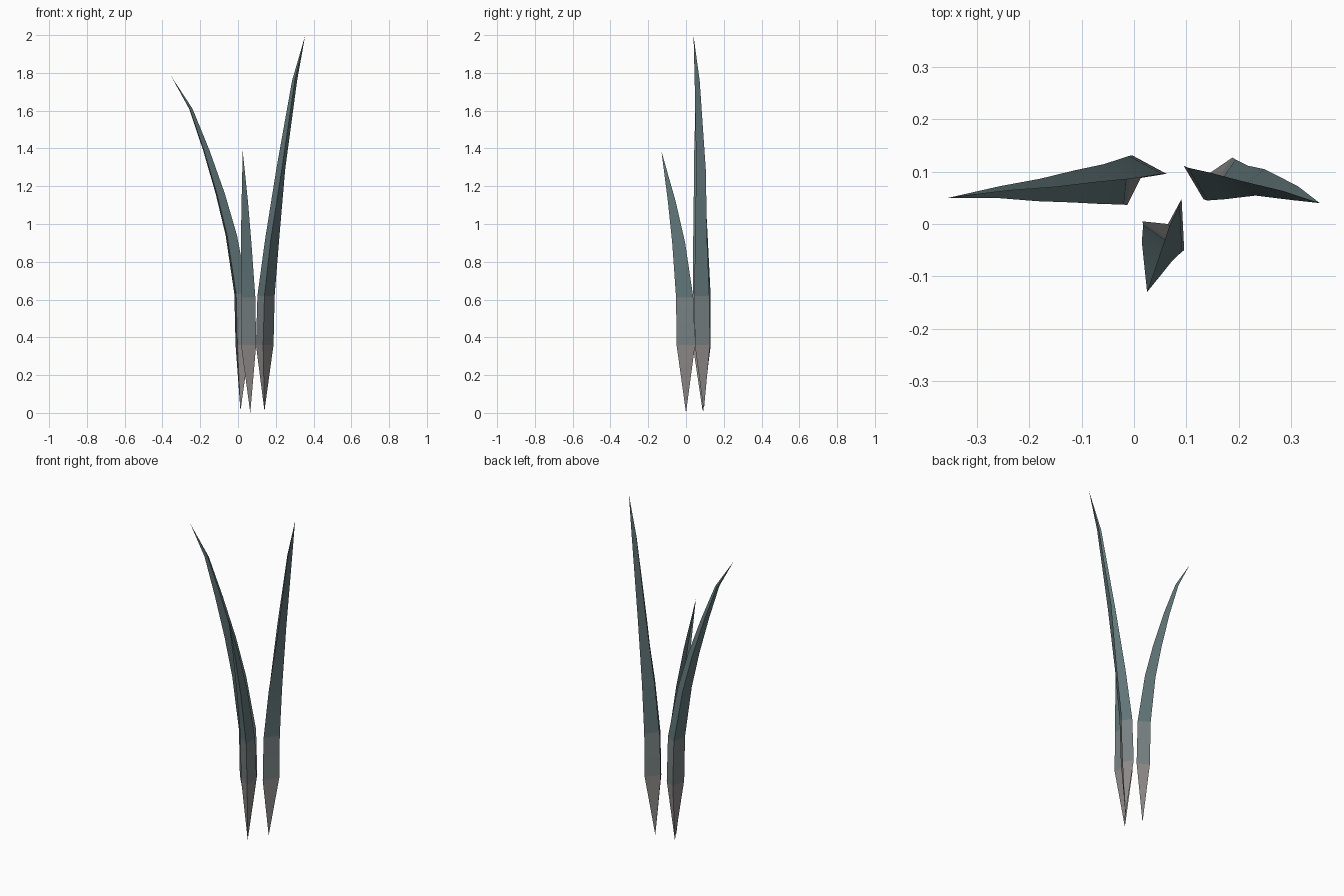
import bpy
from math import cos, sin, radians

if "Cube" in bpy.data.objects:
    bpy.data.objects.remove(bpy.data.objects["Cube"])


def material(name, rgb):
    m = bpy.data.materials.new(name)
    m.diffuse_color = (*rgb, 1)
    m.use_nodes = True
    m.node_tree.nodes["Principled BSDF"].inputs["Base Color"].default_value = m.diffuse_color
    return m


# Brown-grey foot fading to dark blue-green
MATS = [material("foot_grey", (0.27, 0.25, 0.25)),
        material("middle_grey_green", (0.19, 0.22, 0.225)),
        material("blade_green", (0.12, 0.18, 0.19))]


def blade(name, base, tip, fold, stations):
    """Open V-shaped leaf: fold = (edge, rib, edge) offsets,
    stations = (x, y, z, width scale, twist in degrees)."""
    verts = [base]
    for x, y, z, s, twist in stations:
        c, n = cos(radians(twist)) * s, sin(radians(twist)) * s
        verts += [(x + u * c - v * n, y + u * n + v * c, z) for u, v in fold]
    verts.append(tip)
    last = len(verts) - 1
    faces = [(0, 2, 1), (0, 3, 2)]
    for k in range(len(stations) - 1):
        a = 1 + 3 * k
        faces += [(a + i, a + i + 1, a + i + 4, a + i + 3) for i in (0, 1)]
    faces += [(last - 3, last - 2, last), (last - 2, last - 1, last)]
    mesh = bpy.data.meshes.new(name)
    mesh.from_pydata(verts, [], faces)
    for m in MATS:
        mesh.materials.append(m)
    for i, p in enumerate(mesh.polygons):
        p.material_index = min(i // 2, 2)
    ob = bpy.data.objects.new(name, mesh)
    bpy.context.collection.objects.link(ob)
    bpy.ops.object.select_all(action='DESELECT')
    ob.select_set(True)
    bpy.context.view_layer.objects.active = ob
    bpy.ops.object.shade_smooth_by_angle(angle=radians(30))


# Left blade, bending far to the side
blade("left_blade", (0.013, 0.088, 0.01), (-0.355, 0.05, 1.785),
      [(-0.028, -0.052), (-0.018, 0.043), (0.047, 0.008)],
      [(0.015, 0.088, 0.36, 1.0, 0), (0.008, 0.088, 0.63, 0.98, 0),
       (-0.043, 0.08, 0.94, 0.8, 0), (-0.10, 0.075, 1.16, 0.65, 0),
       (-0.172, 0.067, 1.39, 0.45, 0), (-0.252, 0.062, 1.61, 0.24, 0)])

# Short front blade, leaning forward
blade("front_blade", (0.065, 0.0, 0.0), (0.025, -0.13, 1.385),
      [(-0.05, 0.005), (0.03, -0.05), (0.025, 0.048)],
      [(0.066, 0.0, 0.36, 1.0, 0), (0.064, -0.006, 0.61, 0.93, 0),
       (0.05, -0.038, 0.9, 0.7, 0), (0.04, -0.075, 1.12, 0.42, 0)])

# Tall right blade
blade("right_blade", (0.14, 0.094, 0.01), (0.355, 0.04, 1.995),
      [(-0.043, 0.017), (-0.005, -0.047), (0.05, 0.033)],
      [(0.138, 0.094, 0.36, 1.0, 0), (0.145, 0.091, 0.62, 0.98, 0),
       (0.178, 0.085, 0.92, 0.8, 0), (0.228, 0.08, 1.29, 0.55, 15),
       (0.30, 0.06, 1.76, 0.3, 10)])
